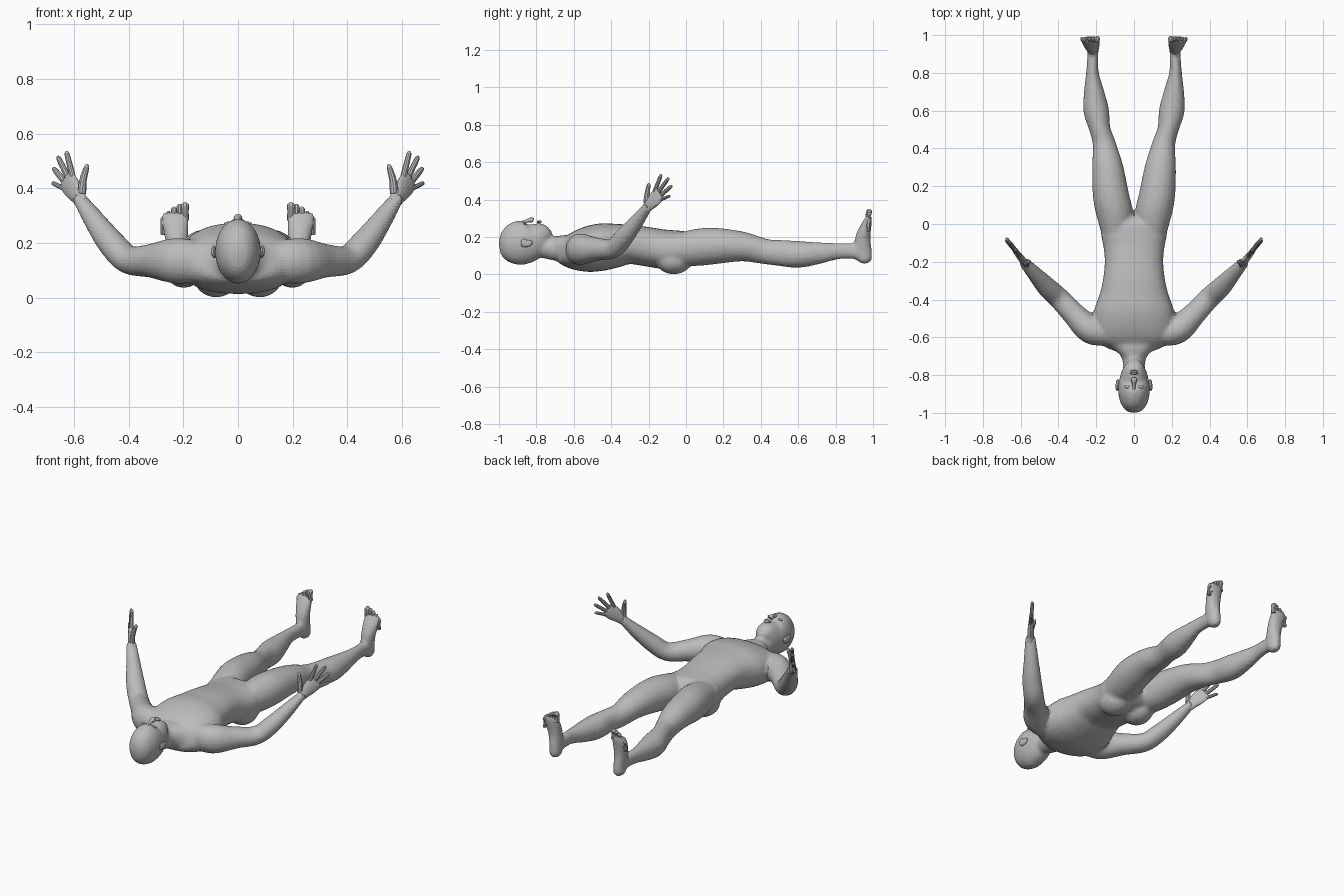
import bpy, bmesh, math
from mathutils import Vector, Matrix

old = bpy.data.objects.get("Cube")
if old:
    bpy.data.objects.remove(old, do_unlink=True)

skin = bpy.data.materials.new("plain_grey")
skin.use_nodes = True
GREY = (0.5, 0.5, 0.5, 1)
skin.diffuse_color = GREY
skin.node_tree.nodes["Principled BSDF"].inputs["Base Color"].default_value = GREY


def loft(bm, stations, ref=(0, 0, 1), sides=20, steps=4, power=2.0):
    """Closed tube through stations (x, y, z, half width, half depth)."""
    pts = [Vector(s) for s in stations]
    pts = [pts[0]] + pts + [pts[-1]]
    path = []
    for i in range(1, len(pts) - 2):
        p0, p1, p2, p3 = pts[i - 1:i + 3]
        for k in range(steps):
            t = k / steps
            path.append((p1 * 2 + (p2 - p0) * t + (p0 * 2 - p1 * 5 + p2 * 4 - p3) * t * t
                         + (p1 * 3 - p0 - p2 * 3 + p3) * t ** 3) * 0.5)
    path.append(pts[-1])
    rings = []
    for i, p in enumerate(path):
        a, b = path[max(i - 1, 0)], path[min(i + 1, len(path) - 1)]
        tangent = Vector(b[:3]) - Vector(a[:3])
        u = tangent.cross(Vector(ref)).normalized()
        v = u.cross(tangent).normalized()
        ring = []
        for k in range(sides):
            ang = math.tau * k / sides
            c, s = math.cos(ang), math.sin(ang)
            c = math.copysign(abs(c) ** (2 / power), c) * max(p[3], 0.002)
            s = math.copysign(abs(s) ** (2 / power), s) * max(p[4], 0.002)
            ring.append(bm.verts.new(Vector(p[:3]) + u * c + v * s))
        rings.append(ring)
    for r, q in zip(rings, rings[1:]):
        for k in range(sides):
            n = (k + 1) % sides
            bm.faces.new((r[k], r[n], q[n], q[k]))
    bm.faces.new(rings[0])
    bm.faces.new(rings[-1])


def along_y(sections):
    """Turn (y, bottom, top, half width) into loft stations."""
    return [(0, y, (lo + hi) / 2, w, (hi - lo) / 2) for y, lo, hi, w in sections]


def ball(bm, centre, radii, turn=0):
    m = Matrix.Translation(centre) @ Matrix.Rotation(turn, 4, 'X') @ Matrix.Diagonal((*radii, 1))
    bmesh.ops.create_uvsphere(bm, u_segments=16, v_segments=10, radius=1, matrix=m)


def finish(bm, name):
    bmesh.ops.recalc_face_normals(bm, faces=bm.faces[:])
    mesh = bpy.data.meshes.new(name)
    bm.to_mesh(mesh)
    bm.free()
    mesh.materials.append(skin)
    obj = bpy.data.objects.new(name, mesh)
    bpy.context.collection.objects.link(obj)
    return obj


# Body: torso, neck, head and limbs fused into one skin
body = bmesh.new()
loft(body, along_y([
    (-.71, .08, .2, .06), (-.67, .065, .21, .1), (-.64, .045, .216, .17),
    (-.6, .025, .23, .21), (-.53, .012, .255, .22), (-.45, .02, .273, .21),
    (-.38, .035, .272, .185), (-.3, .055, .266, .165), (-.2, .042, .252, .155),
    (-.12, .03, .24, .162), (-.05, .035, .236, .175), (.02, .06, .23, .165),
    (.05, .1, .21, .1)]), sides=28, power=2.3)
loft(body, [(0, -.87, .16, .055, .05), (0, -.78, .15, .057, .056),
            (0, -.72, .14, .062, .063), (0, -.62, .135, .09, .075)])
loft(body, along_y([
    (-1, .15, .18, .012), (-.988, .105, .225, .042), (-.955, .068, .262, .068),
    (-.9, .05, .286, .083), (-.85, .06, .289, .082), (-.81, .09, .286, .074),
    (-.775, .145, .284, .061), (-.745, .19, .282, .042), (-.733, .225, .268, .022)]), sides=24)

for s in (1, -1):
    # Buttocks
    ball(body, (s * .08, -.065, .08), (.085, .1, .08))
    # Arms
    loft(body, [(s * .13, -.585, .13, .06, .075), (s * .23, -.56, .135, .075, .084),
                (s * .32, -.475, .135, .062, .062), (s * .4, -.39, .138, .057, .052),
                (s * .46, -.335, .195, .054, .05), (s * .52, -.27, .275, .042, .04),
                (s * .575, -.21, .355, .031, .025), (s * .585, -.198, .37, .028, .022)])
    # Legs
    loft(body, [(s * .095, -.08, .13, .07, .08), (s * .1, .04, .142, .096, .098),
                (s * .122, .15, .152, .096, .098), (s * .14, .3, .149, .083, .08),
                (s * .157, .42, .123, .062, .068), (s * .18, .5, .115, .056, .07),
                (s * .2, .6, .107, .068, .072), (s * .212, .7, .113, .054, .06),
                (s * .22, .8, .123, .034, .045), (s * .218, .88, .125, .03, .042),
                (s * .218, .95, .118, .03, .045)])
    # Feet, soles facing away from the head
    loft(body, [(s * .216, .957, .058, .016, .02), (s * .216, .955, .08, .032, .04),
                (s * .218, .947, .13, .035, .046), (s * .222, .945, .19, .04, .042),
                (s * .227, .96, .25, .048, .031), (s * .23, .974, .29, .051, .021),
                (s * .23, .979, .312, .046, .014)], ref=(0, 1, 0))
obj = finish(body, "body")
fuse = obj.modifiers.new("fuse", 'REMESH')
fuse.mode = 'VOXEL'
fuse.voxel_size = 0.011
relax = obj.modifiers.new("relax", 'SMOOTH')
relax.factor = 0.5
relax.iterations = 5

# Nose and lips
nose = bmesh.new()
loft(nose, [(0, -.875, .278, .008, .008), (0, -.845, .288, .01, .01),
            (0, -.825, .292, .016, .014), (0, -.815, .289, .012, .008)], sides=12)
finish(nose, "nose")
lips = bmesh.new()
for y, w in ((-.79, .024), (-.78, .02)):
    ball(lips, (0, y, .281), (w, .007, .008))
finish(lips, "lips")

for s, side in ((1, "left"), (-1, "right")):
    # Eyes and ears
    eye = bmesh.new()
    ball(eye, (s * .036, -.862, .272), (.015, .008, .006))
    finish(eye, side + "_eye")
    ear = bmesh.new()
    ball(ear, (s * .086, -.852, .165), (.011, .032, .019), 0.25)
    ball(ear, (s * .09, -.865, .17), (.008, .018, .021), 0.25)
    finish(ear, side + "_ear")

    # Toes, shrinking from the big toe outward
    toes = bmesh.new()
    for i in range(5):
        x, r = s * (.194 + .02 * i), (.015, .011, .011, .01, .01)[i]
        tip = .348 - .003 * i - .0025 * i * i
        loft(toes, [(x, .978, tip - .065, r, r), (x, .974, tip - .03, r * .9, r * .95),
                    (x, .98, tip - .01, r, r * 1.1), (x, .982, tip, r * .4, r * .5)],
             ref=(0, 1, 0), sides=10, steps=3)
    finish(toes, side + "_toes")

    # Hand: a flat palm with spread fingers
    hand = bmesh.new()
    wrist, knuckle = Vector((s * .575, -.21, .355)), Vector((s * .626, -.145, .428))
    across = Vector((s * -.038, -.04, .05))
    normal = across.cross(knuckle - wrist).normalized()
    loft(hand, [(*wrist.lerp(knuckle, t), w, d) for t, w, d in
                ((-.15, .026, .022), (.2, .031, .019), (.6, .041, .017),
                 (1, .043, .013), (1.1, .036, .008))], ref=normal, sides=16)
    tips = [(.628, -.132, .535), (.66, -.092, .517), (.676, -.075, .475), (.68, -.085, .42)]
    for i, (x, y, z) in enumerate(tips):
        root = knuckle + across * (.42 - .28 * i) - (knuckle - wrist) * .1
        tip = Vector((s * x, y, z))
        r = .0115 if i < 3 else .0095
        loft(hand, [(*root.lerp(tip, t), r * k, r * k) for t, k in
                    ((0, 1), (.5, .95), (.9, .8), (1, .35))], ref=normal, sides=10, steps=3)
    root, bend, tip = (wrist.lerp(knuckle, .15) + across * .3, Vector((s * .567, -.208, .43)),
                       Vector((s * .551, -.198, .488)))
    loft(hand, [(*root, .016, .016), (*bend, .014, .014),
                (*bend.lerp(tip, .8), .01, .01), (*tip, .004, .004)],
         ref=normal, sides=10, steps=3)
    finish(hand, side + "_hand")
